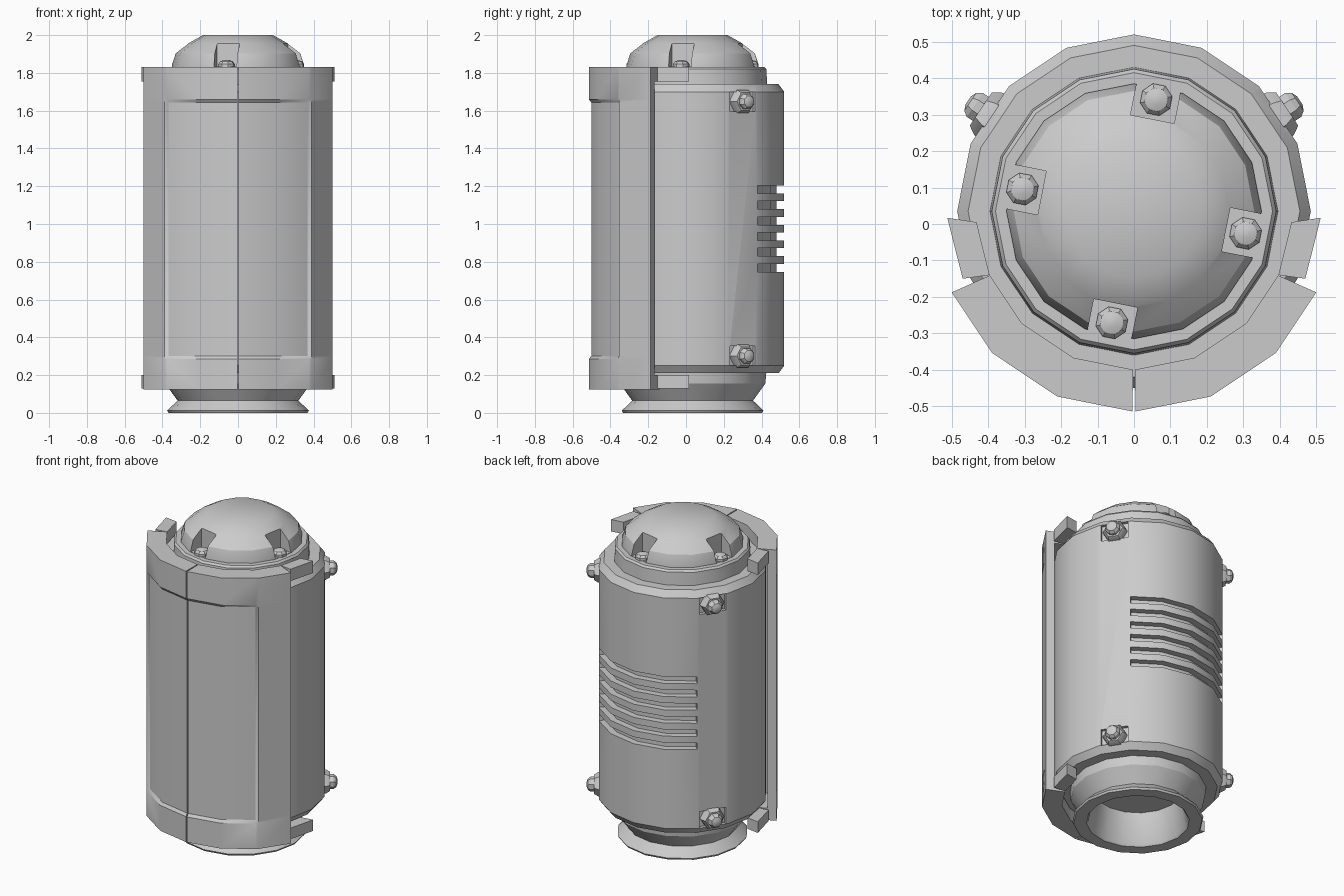
import bpy, bmesh
from math import sin, cos, pi, radians
from mathutils import Matrix, Vector

if "Cube" in bpy.data.objects:
    bpy.data.objects.remove(bpy.data.objects["Cube"])

CY = 0.035          # y of the canister axis
STEP = 22.5         # 16-sided


def facet(a):
    """Radius factor that keeps points on the flat 16-gon sides."""
    return cos(radians(STEP / 2)) / cos(radians(a % STEP - STEP / 2))


def finish(name, bm, smooth=True):
    bmesh.ops.remove_doubles(bm, verts=bm.verts, dist=1e-5)
    bmesh.ops.recalc_face_normals(bm, faces=bm.faces)
    me = bpy.data.meshes.new(name)
    bm.to_mesh(me)
    bm.free()
    ob = bpy.data.objects.new(name, me)
    bpy.context.collection.objects.link(ob)
    if smooth:
        shade(ob)
    return ob


def shade(ob):
    bpy.ops.object.select_all(action='DESELECT')
    ob.select_set(True)
    bpy.context.view_layer.objects.active = ob
    bpy.ops.object.shade_smooth_by_angle(angle=radians(30))


def sweep(name, angles, profile, full=False, smooth=True):
    """Sweep an (r, z) profile around the axis; angle 0 is +y, 90 is +x."""
    bm = bmesh.new()
    cols = []
    for a in angles:
        k, t = facet(a), radians(a)
        pts = profile(a) if callable(profile) else profile
        cols.append([bm.verts.new((r * k * sin(t), CY + r * k * cos(t), z)) for r, z in pts])
    n, m = len(cols), len(cols[0])
    for i in range(n if full else n - 1):
        p, q = cols[i], cols[(i + 1) % n]
        for j in range(m - 1 if full else m):
            j2 = (j + 1) % m
            bm.faces.new((p[j], p[j2], q[j2], q[j]))
    if not full:
        bm.faces.new(cols[0])
        bm.faces.new(cols[-1])
    return finish(name, bm, smooth)


def lathe(name, profile):
    return sweep(name, [i * STEP for i in range(16)], profile, True, False)


def frame(a, r, z):
    """Local x = outward, y = sideways, placed at radius r."""
    t = radians(a)
    return Matrix.Translation((r * sin(t), CY + r * cos(t), z)) @ Matrix.Rotation(pi / 2 - t, 4, 'Z')


def box(name, mat, size):
    bm = bmesh.new()
    bmesh.ops.create_cube(bm, size=1, matrix=mat @ Matrix.Diagonal((*size, 1)))
    return finish(name, bm, False)


def stud(name, mat, rings, seg=8):
    """Small turned part along local z from (radius, height) rings."""
    bm = bmesh.new()
    loops = [[bm.verts.new(mat @ Vector((r * cos(2 * pi * (i + .5) / seg), r * sin(2 * pi * (i + .5) / seg), h)))
              for i in range(seg)] for r, h in rings]
    for p, q in zip(loops, loops[1:]):
        for i in range(seg):
            j = (i + 1) % seg
            bm.faces.new((p[i], p[j], q[j], q[i]))
    bm.faces.new(loops[0])
    bm.faces.new(loops[-1])
    return finish(name, bm)


def cut(ob, cutters):
    bpy.context.view_layer.objects.active = ob
    for c in cutters:
        m = ob.modifiers.new("cut", 'BOOLEAN')
        m.operation, m.solver, m.object = 'DIFFERENCE', 'EXACT', c
        bpy.ops.object.modifier_apply(modifier=m.name)
        bpy.data.objects.remove(c)
    shade(ob)


# Main canister with hollow foot, waist, drum and neck
body = lathe("canister_body", [
    (0, .2), (.25, .2), (.285, .012), (.295, 0), (.368, 0), (.375, .012), (.32, .065),
    (.385, .155), (.39, .21), (.455, .21), (.485, .25), (.485, 1.70), (.455, 1.74),
    (.395, 1.74), (.39, 1.82), (.38, 1.832), (0, 1.832)])

# Rear vent slots and bolt pockets
SIDE_BOLTS = [(s * 56.25, z) for s in (-1, 1) for z in (.302, 1.648)]
cutters = [sweep("slot_cutter", [-45, -22.5, 0, 22.5, 45],
                 [(.445, z - .021), (.56, z - .021), (.56, z + .021), (.445, z + .021)], smooth=False)
           for z in (.768 + i * .083 for i in range(6))]
cutters += [box("pocket_cutter", frame(a, .51, z), (.11, .16, .104)) for a, z in SIDE_BOLTS]
cut(body, cutters)

# Side bolts on hexagonal bosses
for a, z in SIDE_BOLTS:
    mat = frame(a, 0, z) @ Matrix.Rotation(pi / 2, 4, 'Y')
    stud("side_bolt_boss", mat, [(.07, .44), (.07, .48), (.055, .505)], 6)
    stud("side_bolt", mat, [(.043, .49), (.043, .525), (.032, .54), (.015, .547)])

# Domed cap with four notches and bolts
cap = lathe("domed_cap", [(0, 1.82), (.35, 1.82), (.35, 1.84), (.33, 1.903), (.262, 1.957), (.185, 2), (0, 2)])
NOTCHES = [11.25 + 90 * i for i in range(4)]
cut(cap, [box("notch_cutter", frame(a, .34, 1.934), (.165, .122, .2)) for a in NOTCHES])
for a in NOTCHES:
    stud("cap_bolt", frame(a, .312, 1.825), [(.045, 0), (.045, .022), (.033, .036), (.012, .043)])


# Split front shell with inward lips and a shallow recessed panel
def shell_profile(a):
    ro = .55
    ri = ro - (.013 if abs(a - 180) < 44.5 else 0)
    return [(.435, .125), (ro, .125), (ro, .285), (ri, .302), (ri, 1.643), (ro, 1.66), (ro, 1.83),
            (.435, 1.83), (.435, 1.755), (.497, 1.755), (.497, .2), (.435, .2)]


for s, side in ((-1, "right"), (1, "left")):
    sweep("front_shell_" + side, [180 + s * t for t in (.4, 22.5, 43.5, 45, 66)], shell_profile)
    # Clamp tabs at the shell ends
    for z0, z1 in ((.13, .2), (1.755, 1.83)):
        bm = bmesh.new()
        pts = [(.47, -.15), (.512, .017), (.432, .005), (.396, -.14)]
        lo = bm.faces.new([bm.verts.new((-s * x, y, z0)) for x, y in pts])
        ext = bmesh.ops.extrude_face_region(bm, geom=[lo], use_keep_orig=True)
        bmesh.ops.translate(bm, vec=(0, 0, z1 - z0),
                            verts=[v for v in ext['geom'] if isinstance(v, bmesh.types.BMVert)])
        finish("shell_tab_" + side, bm)
